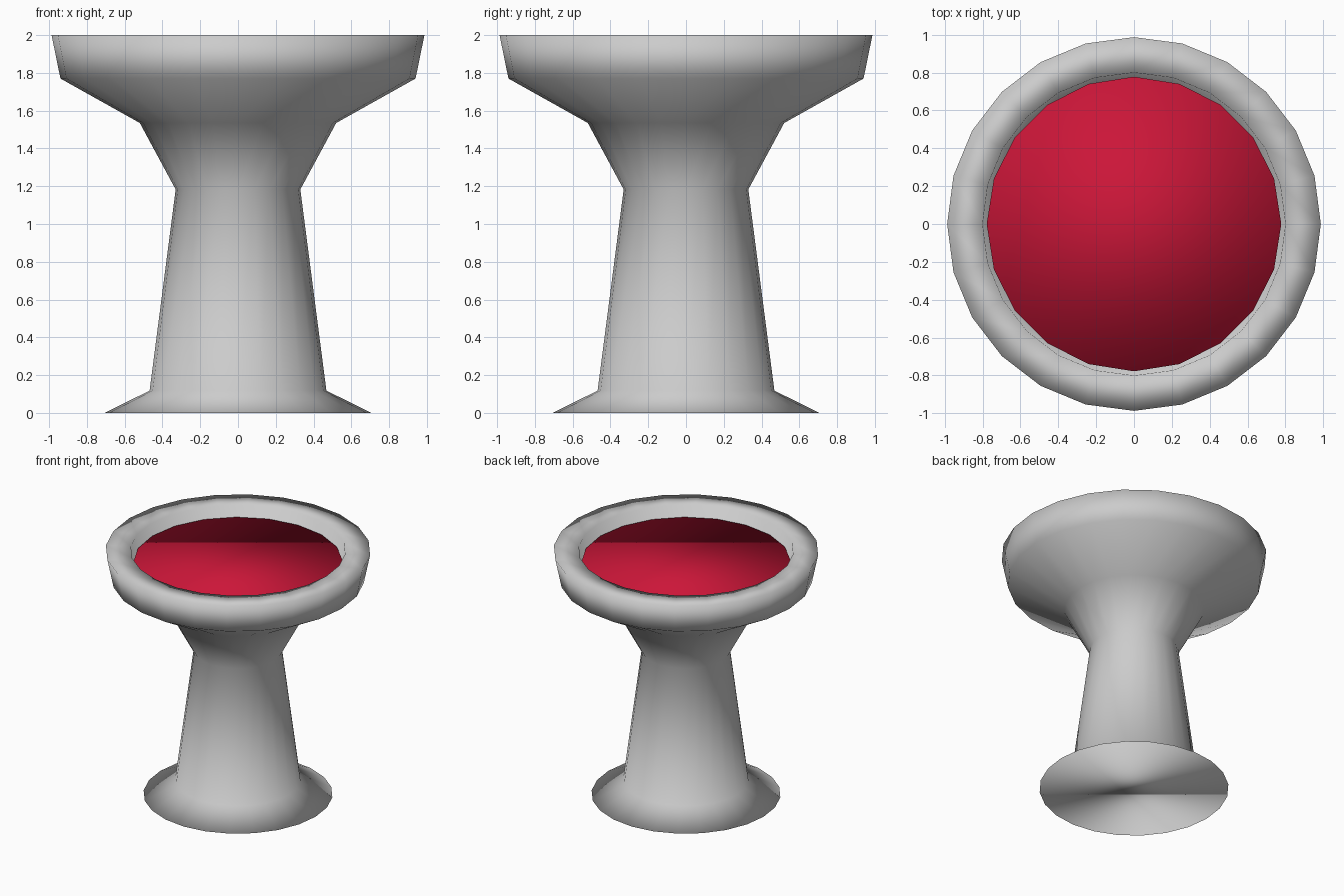
import bpy, bmesh
from math import cos, sin, tau

if "Cube" in bpy.data.objects:
    bpy.data.objects.remove(bpy.data.objects["Cube"])


def lathe(name, profile, sides):
    """Revolve an (r, z) profile about z and close both ends with flat caps."""
    bm = bmesh.new()
    rings = [[bm.verts.new((r * cos(tau * i / sides), r * sin(tau * i / sides), z))
              for i in range(sides)] for r, z in profile]
    for a, b in zip(rings, rings[1:]):
        for i in range(sides):
            j = (i + 1) % sides
            bm.faces.new((a[i], a[j], b[j], b[i]))
    bm.faces.new(rings[0][::-1])
    bm.faces.new(rings[-1])
    for f in bm.faces:
        f.smooth = True
    mesh = bpy.data.meshes.new(name)
    bm.to_mesh(mesh)
    bm.free()
    obj = bpy.data.objects.new(name, mesh)
    bpy.context.collection.objects.link(obj)
    return obj


# Goblet: flared foot, tapered stem, wide cup, thick rim, inner wall
lathe("goblet", [(0.705, 0), (0.468, 0.118), (0.33, 1.183), (0.52, 1.535),
                 (0.94, 1.77), (0.987, 2.0), (0.80, 2.0), (0.78, 1.80)], 24)

# Drink: shallow red disc filling the cup
drink = lathe("drink", [(0.778, 1.80), (0.778, 1.91)], 20)
red = bpy.data.materials.new("red_drink")
red.diffuse_color = (0.6, 0.008, 0.04, 1)
red.use_nodes = True
red.node_tree.nodes["Principled BSDF"].inputs["Base Color"].default_value = red.diffuse_color
drink.data.materials.append(red)
